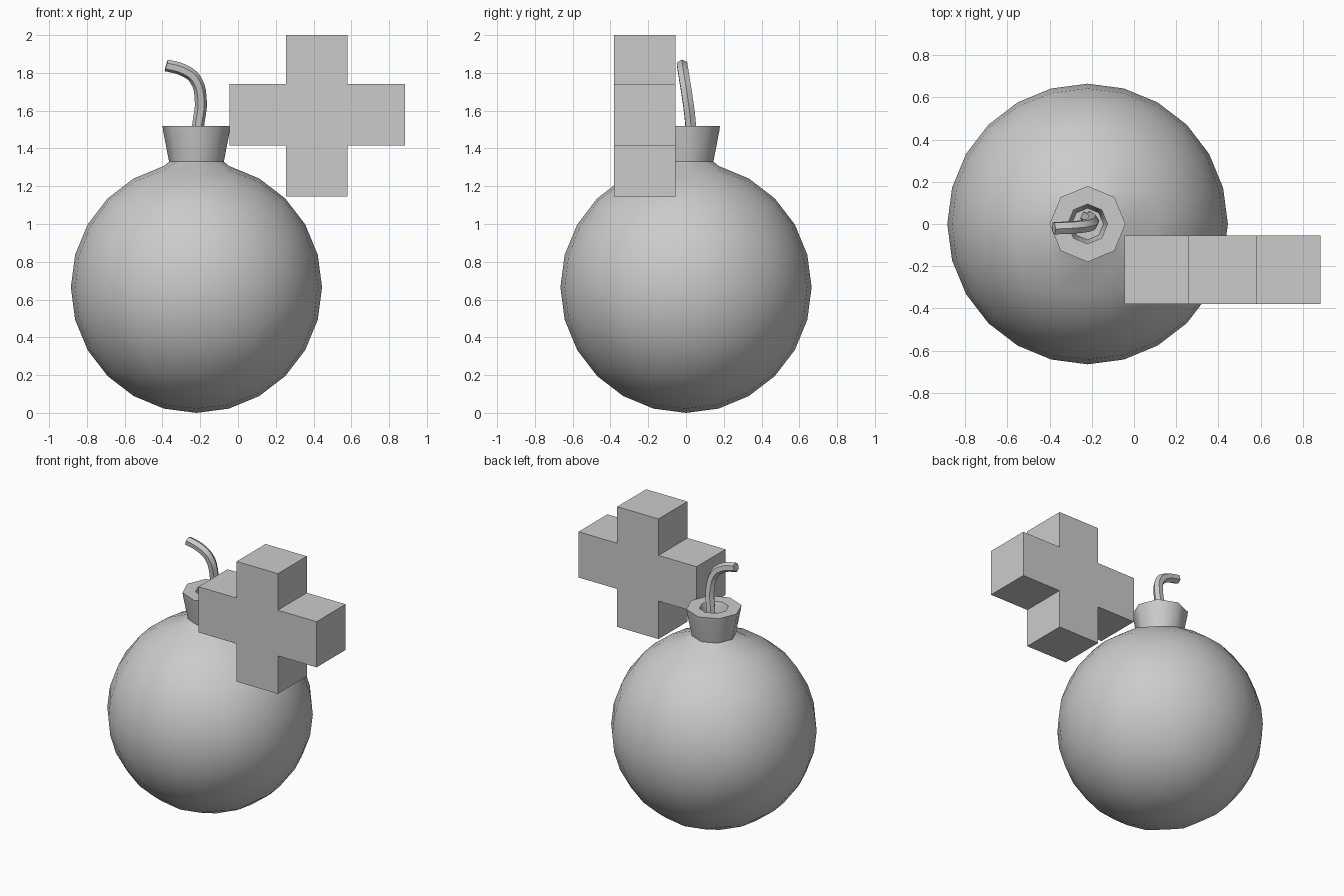
import bpy, bmesh, math
from mathutils import Vector

cube = bpy.data.objects.get("Cube")
if cube:
    bpy.data.objects.remove(cube, do_unlink=True)

grey = bpy.data.materials.new("plain grey")
grey.use_nodes = True
colour = (0.6, 0.6, 0.6, 1)
grey.diffuse_color = colour
grey.node_tree.nodes["Principled BSDF"].inputs["Base Color"].default_value = colour

RADIUS = 0.665
CENTRE = Vector((-0.22, 0, RADIUS))


def add_object(name, bm, smooth_angle=None):
    mesh = bpy.data.meshes.new(name)
    bmesh.ops.recalc_face_normals(bm, faces=bm.faces)
    bm.to_mesh(mesh)
    bm.free()
    mesh.materials.append(grey)
    obj = bpy.data.objects.new(name, mesh)
    bpy.context.collection.objects.link(obj)
    if smooth_angle:
        bpy.ops.object.select_all(action="DESELECT")
        obj.select_set(True)
        bpy.context.view_layer.objects.active = obj
        bpy.ops.object.shade_smooth_by_angle(angle=math.radians(smooth_angle))
    return obj


# Body: a cube grid rounded into a ball, with a hollow neck grown from its top
bm = bmesh.new()
bmesh.ops.create_cube(bm, size=2)
bmesh.ops.subdivide_edges(bm, edges=bm.edges[:], cuts=5, use_grid_fill=True)
for v in bm.verts:
    even = Vector([math.tan(c * math.pi / 4) for c in v.co])
    v.co = even.normalized() * RADIUS + CENTRE

top_vert = max(bm.verts, key=lambda v: v.co.z)
cap = list(top_vert.link_faces)
# Each ring is (radius, height): neck foot, lip, rim, hole and hole floor
rings = [(0.145, 1.33), (0.176, 1.49), (0.18, 1.52), (0.095, 1.52), (0.085, 1.49), (0.075, 1.42)]
for radius, height in rings:
    grown = bmesh.ops.extrude_face_region(bm, geom=cap)["geom"]
    bmesh.ops.delete(bm, geom=cap, context="FACES")
    cap = [g for g in grown if isinstance(g, bmesh.types.BMFace)]
    for v in {v for f in cap for v in f.verts}:
        flat = Vector((v.co.x - CENTRE.x, v.co.y, 0))
        if flat.length > 0.01:
            flat = flat.normalized() * radius
        v.co = Vector((CENTRE.x + flat.x, flat.y, height))
add_object("bomb_body", bm, 50)

# Fuse: a bent round cord
curve = bpy.data.curves.new("fuse_path", "CURVE")
curve.dimensions = "3D"
curve.bevel_depth = 0.032
curve.bevel_resolution = 1
curve.resolution_u = 4
curve.use_fill_caps = True
path = [(-0.222, 0.03, 1.42), (-0.21, 0.024, 1.53), (-0.197, 0.01, 1.65),
        (-0.225, -0.008, 1.765), (-0.29, -0.016, 1.815), (-0.38, -0.02, 1.84)]
spline = curve.splines.new("BEZIER")
spline.bezier_points.add(len(path) - 1)
for point, co in zip(spline.bezier_points, path):
    point.co = co
    point.handle_left_type = point.handle_right_type = "AUTO"
fuse = bpy.data.objects.new("fuse_path", curve)
bpy.context.collection.objects.link(fuse)
bm = bmesh.new()
bm.from_mesh(fuse.to_mesh())
fuse.to_mesh_clear()
bpy.data.objects.remove(fuse, do_unlink=True)
add_object("fuse", bm, 50)

# Plus sign: a flat cross outline given depth
xs = (-0.045, 0.255, 0.58, 0.885)
zs = (1.145, 1.415, 1.74, 2.0)
front, depth = -0.38, 0.325
corners = [(1, 0), (2, 0), (2, 1), (3, 1), (3, 2), (2, 2),
           (2, 3), (1, 3), (1, 2), (0, 2), (0, 1), (1, 1)]
bm = bmesh.new()
face = bm.faces.new([bm.verts.new((xs[i], front, zs[j])) for i, j in corners])
grown = bmesh.ops.extrude_face_region(bm, geom=[face])["geom"]
moved = [g for g in grown if isinstance(g, bmesh.types.BMVert)]
bmesh.ops.translate(bm, verts=moved, vec=(0, depth, 0))
add_object("plus_sign", bm)
